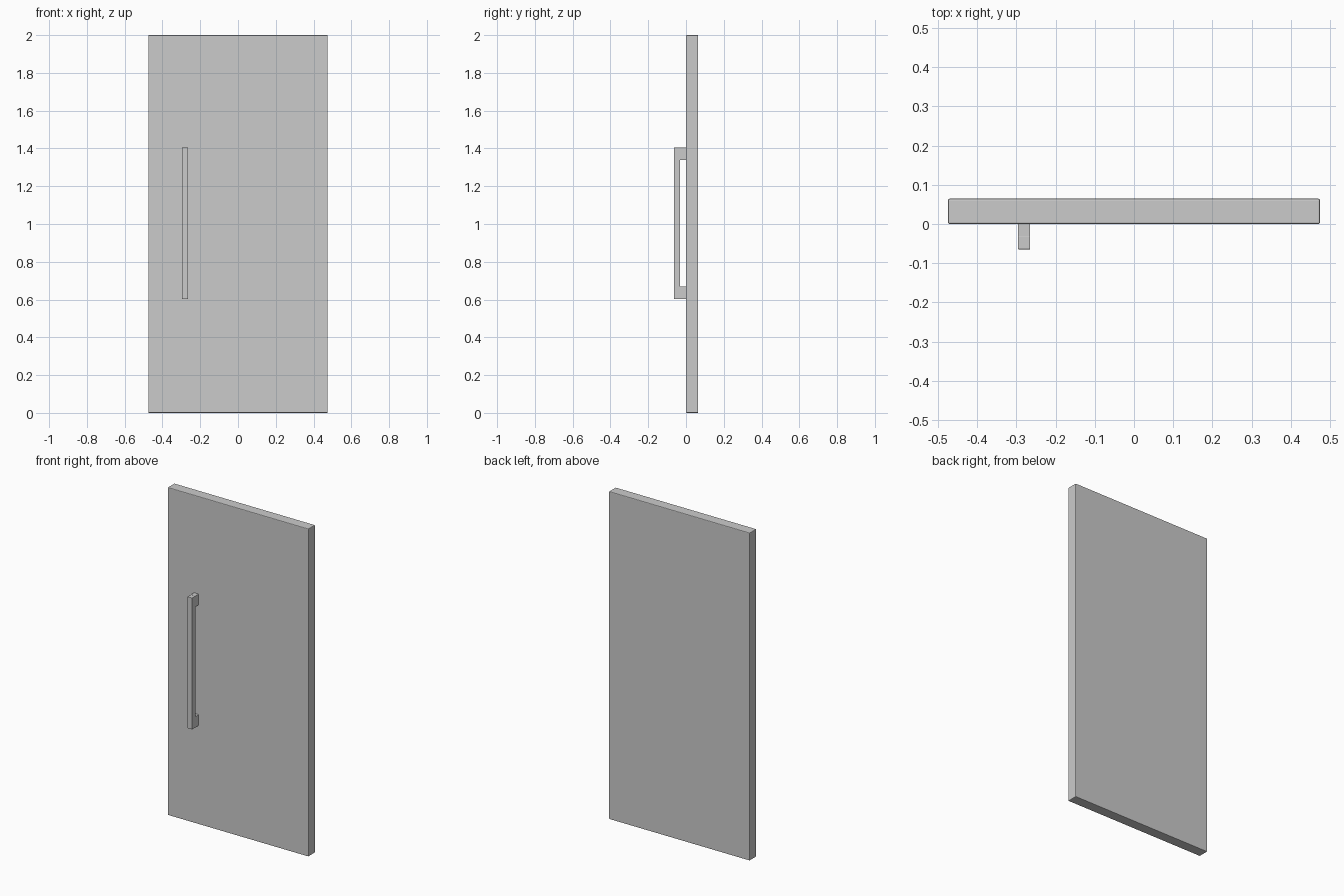
import bpy
import bmesh
from mathutils import Vector

if "Cube" in bpy.data.objects:
    bpy.data.objects.remove(bpy.data.objects["Cube"])


def box(name, lo, hi, bevel=0.0):
    """Axis-aligned block between two corners, with optional rounded edges."""
    lo, hi = Vector(lo), Vector(hi)
    bm = bmesh.new()
    bmesh.ops.create_cube(bm, size=1.0)
    bmesh.ops.scale(bm, vec=hi - lo, verts=bm.verts)
    bmesh.ops.translate(bm, vec=(lo + hi) / 2, verts=bm.verts)
    mesh = bpy.data.meshes.new(name)
    bm.to_mesh(mesh)
    bm.free()
    obj = bpy.data.objects.new(name, mesh)
    bpy.context.collection.objects.link(obj)
    if bevel:
        mod = obj.modifiers.new("soft_edges", "BEVEL")
        mod.width = bevel
        mod.segments = 2
    return obj


# Door slab
DEPTH = 0.0645
box("door_panel", (-0.475, 0, 0), (0.475, DEPTH, 2), 0.004)

# Pull handle: upright bar held off the door by two mounts
X0, X1 = -0.296, -0.265
Z0, Z1 = 0.603, 1.405
BAR_BACK = -0.032
MOUNT = 0.066
box("handle_bar", (X0, -DEPTH, Z0), (X1, BAR_BACK, Z1), 0.001)
for name, z in (("lower_handle_mount", Z0), ("upper_handle_mount", Z1 - MOUNT)):
    box(name, (X0, BAR_BACK, z), (X1, 0, z + MOUNT))
